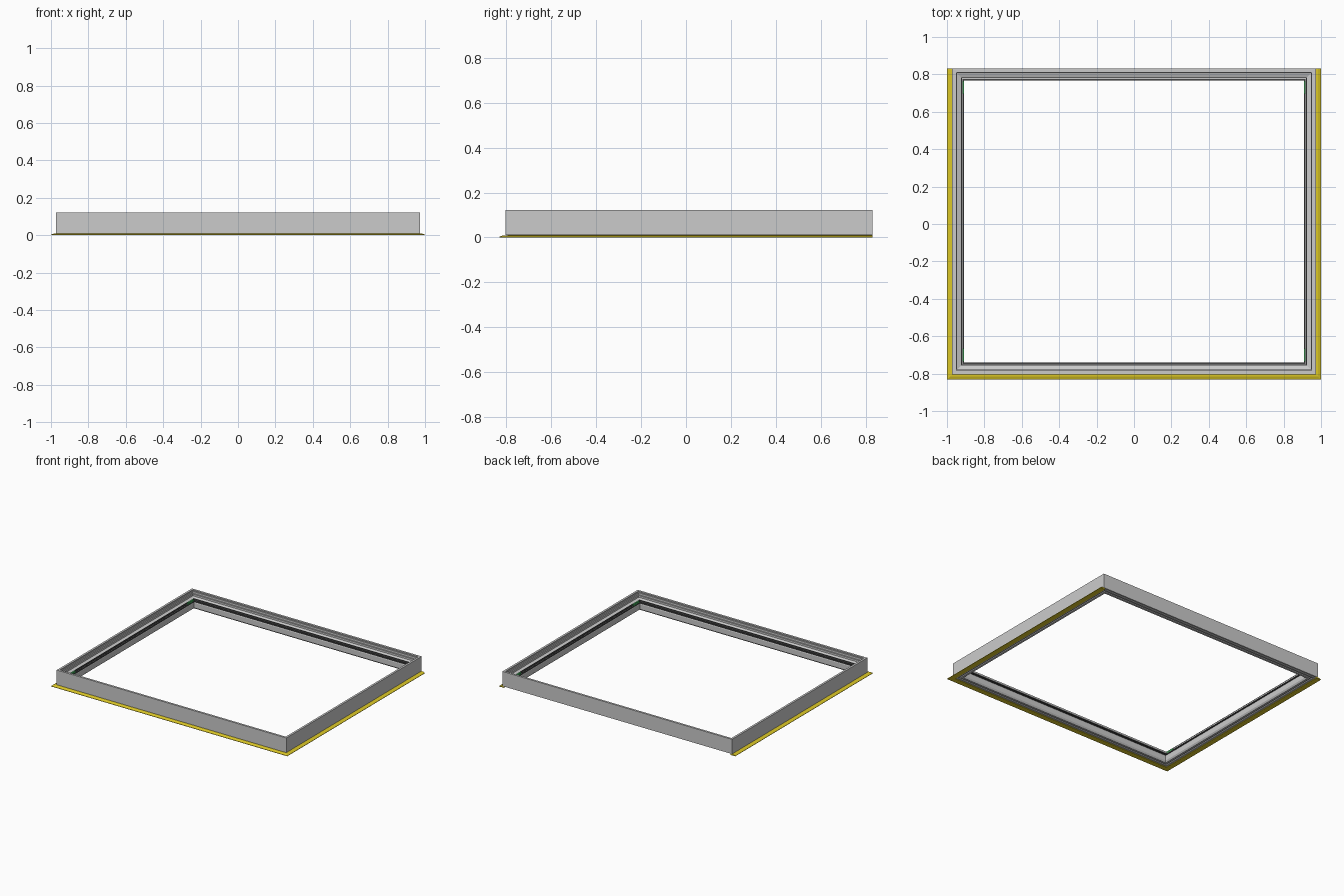
import bpy
import bmesh

if "Cube" in bpy.data.objects:
    bpy.data.objects.remove(bpy.data.objects["Cube"])

X, Y0, Y1 = 0.972, -0.804, 0.832   # outer faces of the grey frame


def material(name, rgb):
    m = bpy.data.materials.new(name)
    m.diffuse_color = (*rgb, 1)
    m.use_nodes = True
    m.node_tree.nodes["Principled BSDF"].inputs["Base Color"].default_value = m.diffuse_color
    return m


def finish(bm, name, mat=None):
    bmesh.ops.recalc_face_normals(bm, faces=bm.faces)
    me = bpy.data.meshes.new(name)
    bm.to_mesh(me)
    bm.free()
    ob = bpy.data.objects.new(name, me)
    bpy.context.collection.objects.link(ob)
    if mat:
        me.materials.append(mat)
    return ob


def mitred(name, profile, mat=None, three_sided=False):
    """Sweep a (depth inward, height) profile around the rectangle."""
    bm = bmesh.new()
    # corner position and inward direction, starting at back left
    back = 0 if three_sided else -1
    corners = [(-X, Y1, 1, back), (-X, Y0, 1, 1), (X, Y0, -1, 1), (X, Y1, -1, back)]
    rings = [[bm.verts.new((x + sx * d, y + sy * d, z)) for d, z in profile]
             for x, y, sx, sy in corners]
    n = len(profile)
    for i in range(3 if three_sided else 4):
        a, b = rings[i], rings[(i + 1) % 4]
        for j in range(n):
            k = (j + 1) % n
            bm.faces.new((a[j], b[j], b[k], a[k]))
    if three_sided:
        bm.faces.new(rings[0])
        bm.faces.new(rings[3])
    return finish(bm, name, mat)


def block(name, lo, hi, mat=None):
    bm = bmesh.new()
    bmesh.ops.create_cube(bm, size=1)
    for v in bm.verts:
        v.co = [(l + h) / 2 + c * (h - l) for l, h, c in zip(lo, hi, v.co)]
    return finish(bm, name, mat)


yellow = material("yellow", (0.72, 0.58, 0.02))
dark = material("dark_rubber", (0.06, 0.06, 0.06))
green = material("green", (0.05, 0.4, 0.1))

# Main extrusion: tall outer wall, stepped and grooved inside
mitred("frame", [
    (0, 0.010), (0, 0.122), (0.016, 0.122), (0.016, 0.114), (0.022, 0.114),
    (0.022, 0.104), (0.017, 0.104), (0.017, 0.096), (0.026, 0.096),
    (0.026, 0.082), (0.048, 0.074), (0.048, 0.064), (0.056, 0.064),
    (0.060, 0.050), (0.060, 0.016), (0.052, 0.004), (0.036, 0.004),
    (0.036, 0.012), (0.026, 0.012), (0.026, 0.004), (0.012, 0.004), (0.012, 0.010)])

# Dark seals along the inner edge
mitred("upper_seal", [(0.048, 0.064), (0.048, 0.078), (0.052, 0.078), (0.052, 0.064)], dark)
mitred("inner_seal", [(0.056, 0.058), (0.056, 0.066), (0.064, 0.066), (0.064, 0.058)], dark)

# Yellow flange on the front and both sides, tapering outward
mitred("flange", [(-0.028, 0), (-0.028, 0.003), (-0.012, 0.009), (0.012, 0.010), (0.012, 0)],
       yellow, three_sided=True)

# Small green clips near the inner corners of the right and left sides
for side, s in (("right", 1), ("left", -1)):
    for end, lo, hi in (("front", -0.735, -0.665), ("back", 0.695, 0.765)):
        xs = sorted((s * 0.910, s * 0.918))
        block(f"clip_{side}_{end}", (xs[0], lo, 0.062), (xs[1], hi, 0.080), green)
